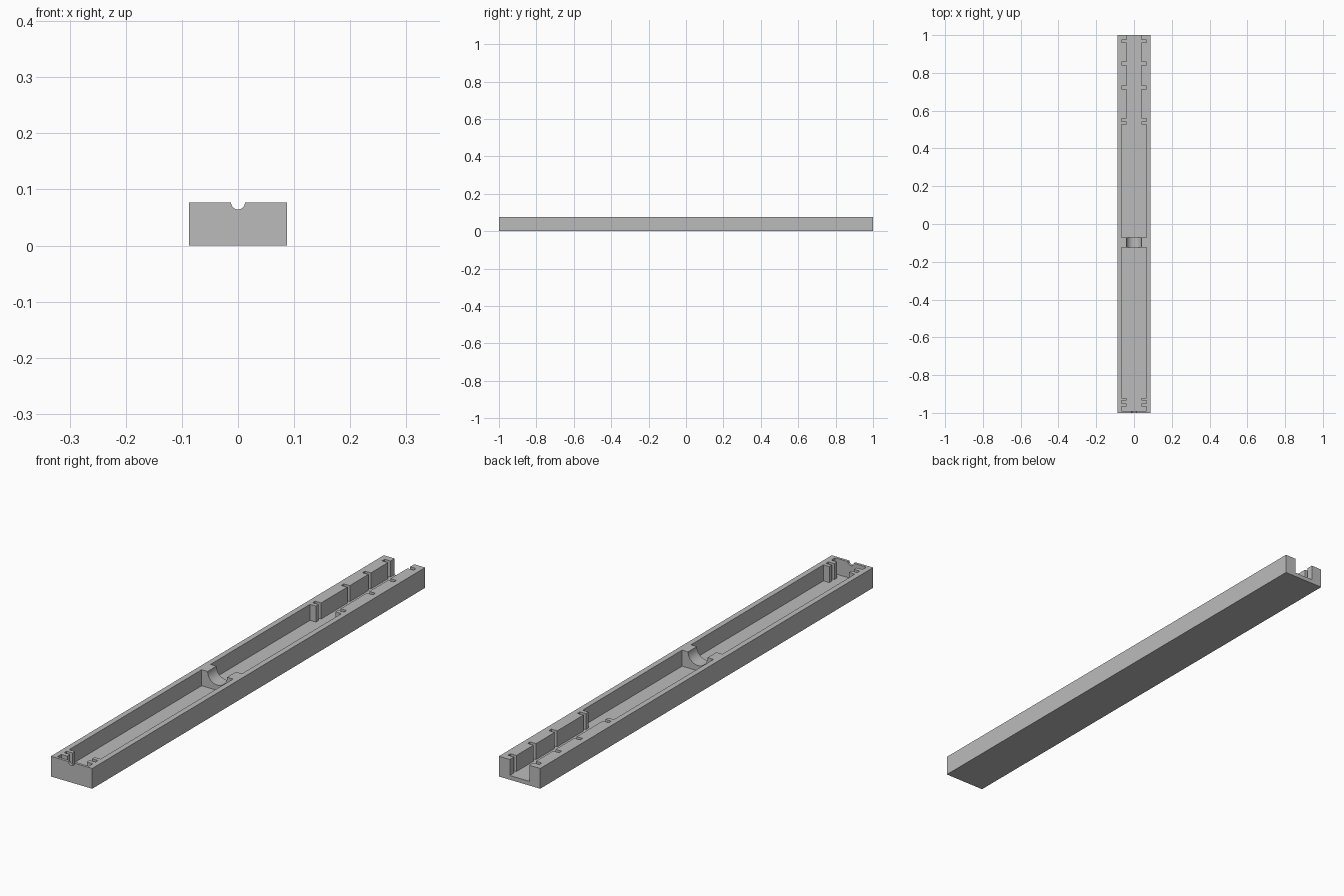
import bpy
import bmesh
import math

cube = bpy.data.objects.get("Cube")
if cube:
    bpy.data.objects.remove(cube, do_unlink=True)

HALF_W, HEIGHT, FLOOR = 0.087, 0.077, 0.016
WIDE, NARROW = 0.066, 0.041
SLOT = 0.015

grey = bpy.data.materials.new("plain grey")
grey.use_nodes = True
grey.diffuse_color = (0.5, 0.5, 0.5, 1)
grey.node_tree.nodes["Principled BSDF"].inputs["Base Color"].default_value = (0.5, 0.5, 0.5, 1)


def prism(name, outline, direction):
    """Extrude a closed outline of 3D points along a direction."""
    bm = bmesh.new()
    face = bm.faces.new([bm.verts.new(p) for p in outline])
    ext = bmesh.ops.extrude_face_region(bm, geom=[face])
    moved = [v for v in ext["geom"] if isinstance(v, bmesh.types.BMVert)]
    bmesh.ops.translate(bm, verts=moved, vec=direction)
    bmesh.ops.recalc_face_normals(bm, faces=bm.faces)
    mesh = bpy.data.meshes.new(name)
    bm.to_mesh(mesh)
    bm.free()
    obj = bpy.data.objects.new(name, mesh)
    bpy.context.collection.objects.link(obj)
    return obj


def pocket(name, steps, y_end):
    """Symmetric pocket: each step is (start y, half width) up to y_end."""
    side = []
    for (y, w), nxt in zip(steps, steps[1:] + [(y_end, 0)]):
        side += [(w, y), (w, nxt[0])]
    outline = side + [(-x, y) for x, y in reversed(side)]
    return prism(name, [(x, y, FLOOR) for x, y in outline], (0, 0, 0.1))


def groove(name, radius, y0, y1, sides=48):
    """Round channel along y, centred on the top surface."""
    ring = [(radius * math.cos(2 * math.pi * i / sides), y0,
             HEIGHT + radius * math.sin(2 * math.pi * i / sides)) for i in range(sides)]
    return prism(name, ring, (0, y1 - y0, 0))


# Solid block
tray = prism("long_tray", [(-HALF_W, -1, 0), (HALF_W, -1, 0), (HALF_W, 1, 0), (-HALF_W, 1, 0)],
             (0, 0, HEIGHT))
tray.data.materials.append(grey)

# Rear pocket: wide bay, then a narrow open channel with pairs of slots
rear_steps = [(-0.071, WIDE), (0.527, NARROW)]
for y in (0.543, 0.715, 0.842, 0.960):
    rear_steps += [(y, WIDE), (y + SLOT, NARROW)]

# Front pocket: end bay, two pairs of ribs with a slot between, wide bay
front_steps = [(-0.990, WIDE), (-0.967, NARROW), (-0.950, WIDE),
               (-0.935, NARROW), (-0.920, WIDE)]

cutters = [
    pocket("rear_pocket_cutter", rear_steps, 1.05),
    pocket("front_pocket_cutter", front_steps, -0.124),
    groove("divider_cradle_cutter", NARROW, -0.14, -0.05),
    groove("front_notch_cutter", 0.0125, -1.05, -0.98, 32),
]
for cutter in cutters:
    cutter.hide_render = True
    mod = tray.modifiers.new(cutter.name, "BOOLEAN")
    mod.operation = "DIFFERENCE"
    mod.solver = "EXACT"
    mod.object = cutter

# Apply the cuts and remove the helpers
bpy.ops.object.select_all(action="DESELECT")
bpy.context.view_layer.objects.active = tray
tray.select_set(True)
for mod in list(tray.modifiers):
    bpy.ops.object.modifier_apply(modifier=mod.name)
for cutter in cutters:
    bpy.data.objects.remove(cutter, do_unlink=True)
bpy.ops.object.shade_smooth_by_angle(angle=math.radians(30))
